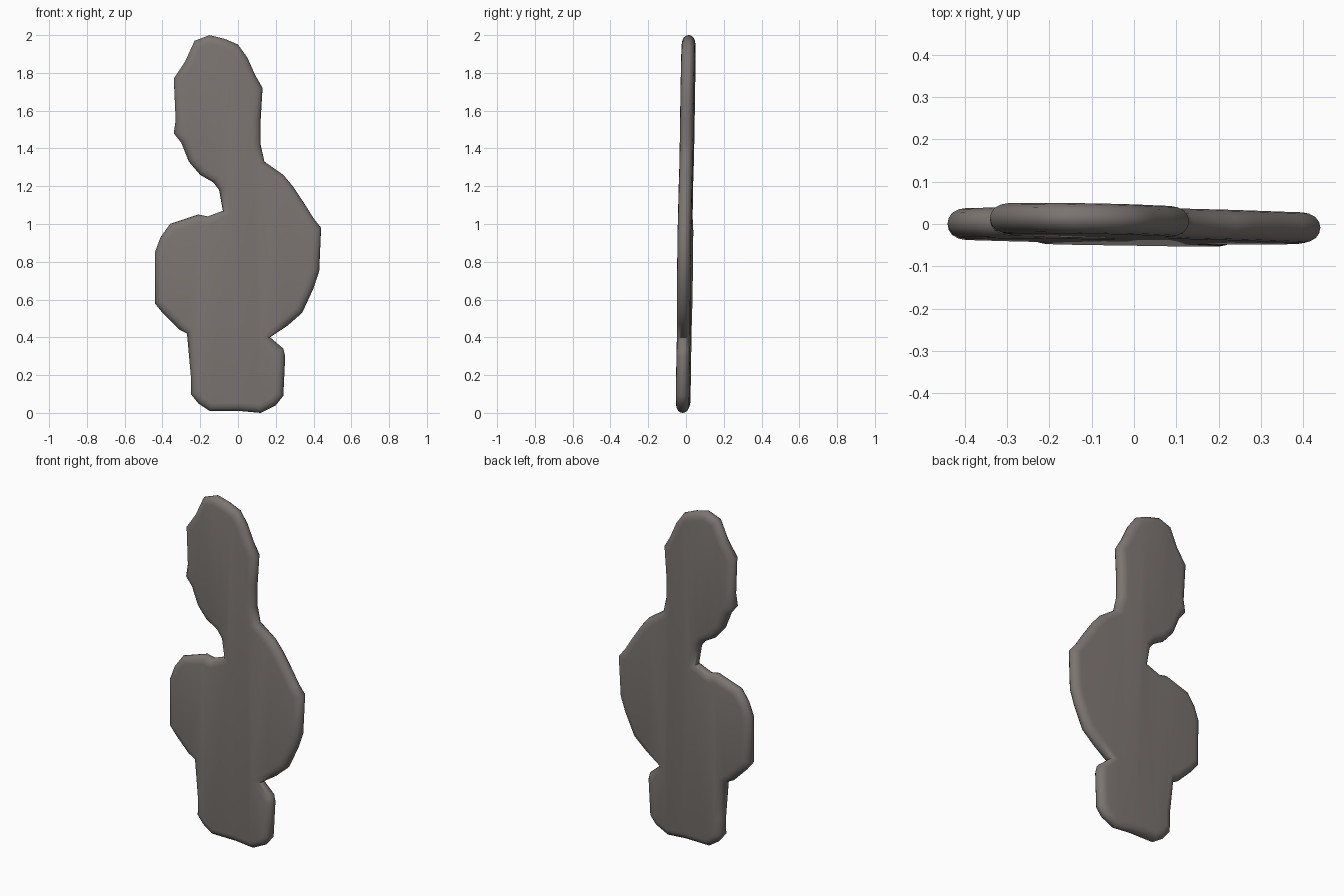
import bpy
import bmesh
from mathutils import Vector

default_cube = bpy.data.objects.get("Cube")
if default_cube:
    bpy.data.objects.remove(default_cube, do_unlink=True)

# Warm grey stone
stone = bpy.data.materials.new("warm grey stone")
stone.use_nodes = True
stone_colour = (0.2, 0.178, 0.166, 1)
stone.diffuse_color = stone_colour
stone.node_tree.nodes["Principled BSDF"].inputs["Base Color"].default_value = stone_colour

# Outline sections in hundredths (x, z), clockwise from the top
head_left_side = [(-15, 200), (-7, 198), (0, 195), (5, 188), (9, 179), (13, 172),
                  (12, 155), (12, 142), (14, 133)]
body_left_side = [(24, 126), (29, 120), (35, 111), (40, 103), (44, 98), (43, 75),
                  (40, 66), (34, 53), (26, 46), (17, 40)]
base = [(24, 34), (25, 30), (24, 9), (20, 4), (12, 0), (1, 1), (-15, 1),
        (-21, 5), (-25, 10), (-25, 20), (-27, 42)]
body_right_side = [(-31, 44), (-40, 53), (-44, 58), (-44, 85), (-41, 93),
                   (-36, 100), (-21, 105), (-16, 104), (-8, 107)]
head_right_side = [(-10, 118), (-13, 122), (-20, 126), (-26, 133), (-30, 143),
                   (-34, 148), (-33, 155), (-34, 177), (-28, 186), (-23, 197)]
outline = [Vector((x, z)) / 100 for x, z in
           head_left_side + body_left_side + base + body_right_side + head_right_side]


def inset_outline(points, distance):
    """Move every outline point inward along its averaged normal."""
    count = len(points)
    result = []
    for i, point in enumerate(points):
        before = (point - points[i - 1]).normalized()
        after = (points[(i + 1) % count] - point).normalized()
        along = (before + after).normalized()
        result.append(point + Vector((along.y, -along.x)) * distance)
    return result


def centre_depth(x, z):
    """The slab leans back slightly and is turned a little."""
    return -0.016 + 0.014 * z - 0.015 * x


def add_ring(bm, distance, half_thickness):
    return [bm.verts.new((p.x, centre_depth(p.x, p.y) + half_thickness, p.y))
            for p in inset_outline(outline, distance)]


# Thin slab with a pillowed rim, built as rings from back cap to front cap
rim_profile = [(0.045, 0.036), (0.028, 0.033), (0.012, 0.025), (0.003, 0.013)]
profile = (rim_profile + [(0, 0)]
           + [(inset, -depth) for inset, depth in reversed(rim_profile)])

bm = bmesh.new()
rings = [add_ring(bm, inset, depth) for inset, depth in profile]
for ring, following in zip(rings, rings[1:]):
    for i in range(len(ring)):
        bm.faces.new((ring[i - 1], ring[i], following[i], following[i - 1]))
caps = [bm.faces.new(rings[0]), bm.faces.new(rings[-1])]
bmesh.ops.triangulate(bm, faces=caps)
bmesh.ops.recalc_face_normals(bm, faces=bm.faces)

mesh = bpy.data.meshes.new("stone_slab")
bm.to_mesh(mesh)
bm.free()
mesh.materials.append(stone)
slab = bpy.data.objects.new("stone_slab", mesh)
bpy.context.collection.objects.link(slab)

# Soft shading over the worn rim
bpy.ops.object.select_all(action="DESELECT")
slab.select_set(True)
bpy.context.view_layer.objects.active = slab
bpy.ops.object.shade_smooth_by_angle(angle=0.9)
